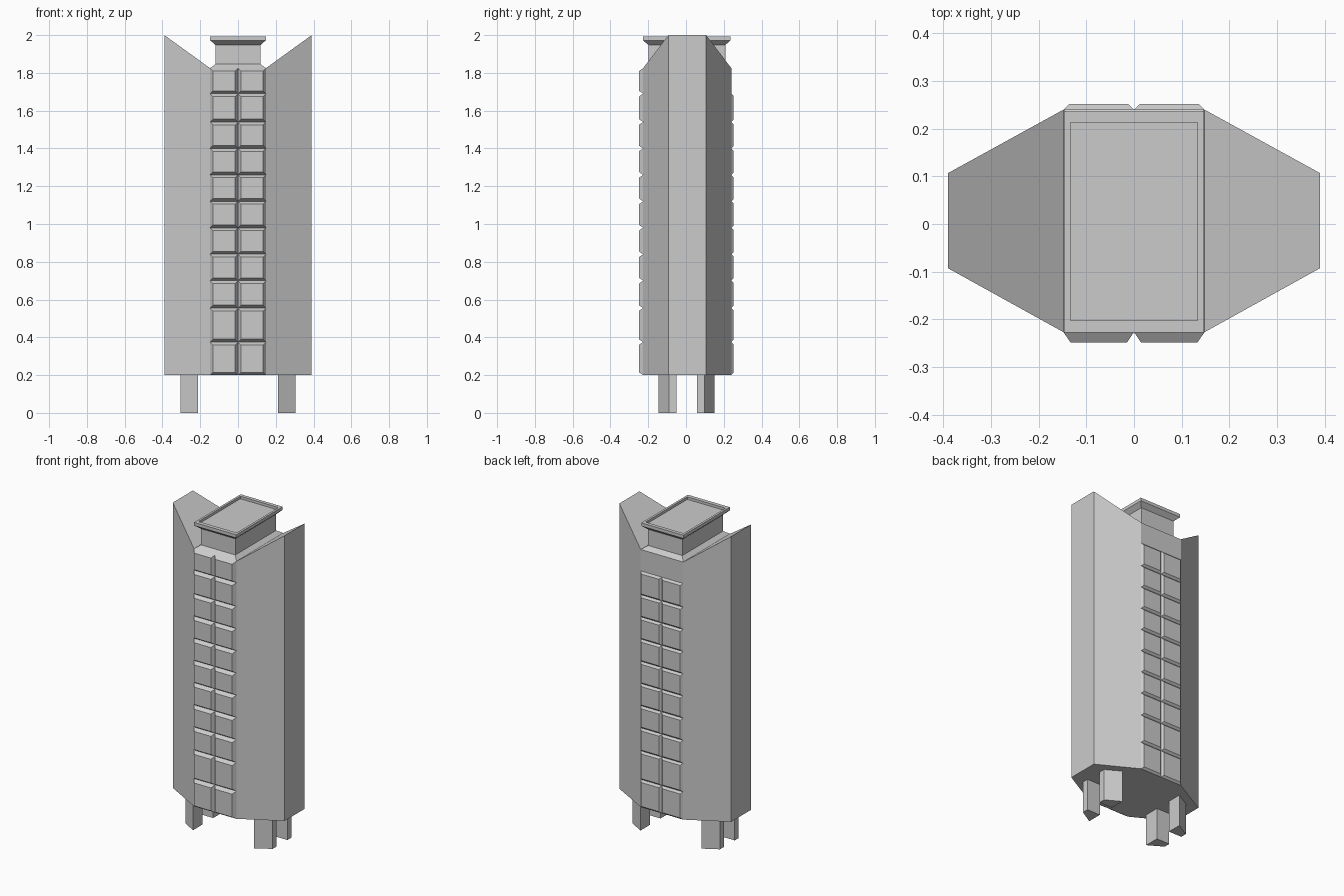
import bpy, bmesh

if "Cube" in bpy.data.objects:
    bpy.data.objects.remove(bpy.data.objects["Cube"])


def finish(name, bm):
    bmesh.ops.recalc_face_normals(bm, faces=bm.faces)
    me = bpy.data.meshes.new(name)
    bm.to_mesh(me)
    bm.free()
    ob = bpy.data.objects.new(name, me)
    bpy.context.collection.objects.link(ob)
    return ob


def loft(bm, rings):
    """Skin a stack of closed rings and cap both ends."""
    vs = [[bm.verts.new(p) for p in r] for r in rings]
    n = len(vs[0])
    for a, b in zip(vs, vs[1:]):
        for i in range(n):
            j = (i + 1) % n
            bm.faces.new((a[i], a[j], b[j], b[i]))
    bm.faces.new(vs[0][::-1])
    bm.faces.new(vs[-1])


def rect(x, y0, y1, z):
    return [(-x, y0, z), (x, y0, z), (x, y1, z), (-x, y1, z)]


# Body: stretched octagon whose two side wings rise to slanted tips
WING, MID, BASE, TIP, VALLEY = 0.39, 0.148, 0.2, 2.0, 1.825
FRONT, BACK = -0.227, 0.24
plan = [(-MID, FRONT), (MID, FRONT), (WING, -0.093), (WING, 0.107),
        (MID, BACK), (-MID, BACK), (-WING, 0.107), (-WING, -0.093)]
bm = bmesh.new()
low = [bm.verts.new((x, y, BASE)) for x, y in plan]
top = [bm.verts.new((x, y, TIP if abs(x) > 0.3 else VALLEY)) for x, y in plan]
bm.faces.new(low)
for i in range(8):
    j = (i + 1) % 8
    bm.faces.new((low[i], low[j], top[j], top[i]))
for f in ((0, 1, 4, 5), (1, 2, 3, 4), (5, 6, 7, 0)):
    bm.faces.new([top[i] for i in f])
finish("body", bm)

# Top hatch: sloped shoulder, neck, flared cap with a recessed lid
bm = bmesh.new()
loft(bm, [rect(MID, FRONT, BACK, VALLEY),
          rect(0.12, -0.198, 0.208, 1.846),
          rect(0.12, -0.198, 0.208, 1.948),
          rect(0.147, -0.228, 0.236, 1.972),
          rect(0.147, -0.228, 0.236, 1.992),
          rect(0.133, -0.203, 0.213, 1.992),
          rect(0.133, -0.203, 0.213, 1.976)])
finish("top_hatch", bm)

# Bevelled facade panels: two columns, front and back
LEVELS = [0.2, 0.375, 0.555, 0.7, 0.84, 0.98, 1.12, 1.26, 1.4, 1.54, 1.69, 1.825]


def panels(name, wall, face, levels, bevel):
    bm = bmesh.new()
    for xa, xb in ((-MID, 0), (0, MID)):
        for za, zb in zip(levels, levels[1:]):
            loft(bm, [[(xa + d, y, za + d), (xb - d, y, za + d),
                       (xb - d, y, zb - d), (xa + d, y, zb - d)]
                      for d, y in ((0, wall), (bevel, face))])
    finish(name, bm)


panels("front_panels", FRONT, -0.249, LEVELS, 0.015)
panels("back_panels", BACK, 0.252, LEVELS[:-1], 0.012)

# Legs: outer faces follow the slanted body walls
for side, sx in (("left", -1), ("right", 1)):
    for end, ys in (("front", (-0.05, -0.09, -0.145)), ("back", (0.057, 0.097, 0.15))):
        inner, edge, outer = ys
        foot = [(0.213, inner), (0.305, inner), (0.305, edge), (0.213, outer)]
        bm = bmesh.new()
        loft(bm, [[(sx * x, y, z) for x, y in foot] for z in (0, BASE)])
        finish(f"{end}_{side}_leg", bm)
